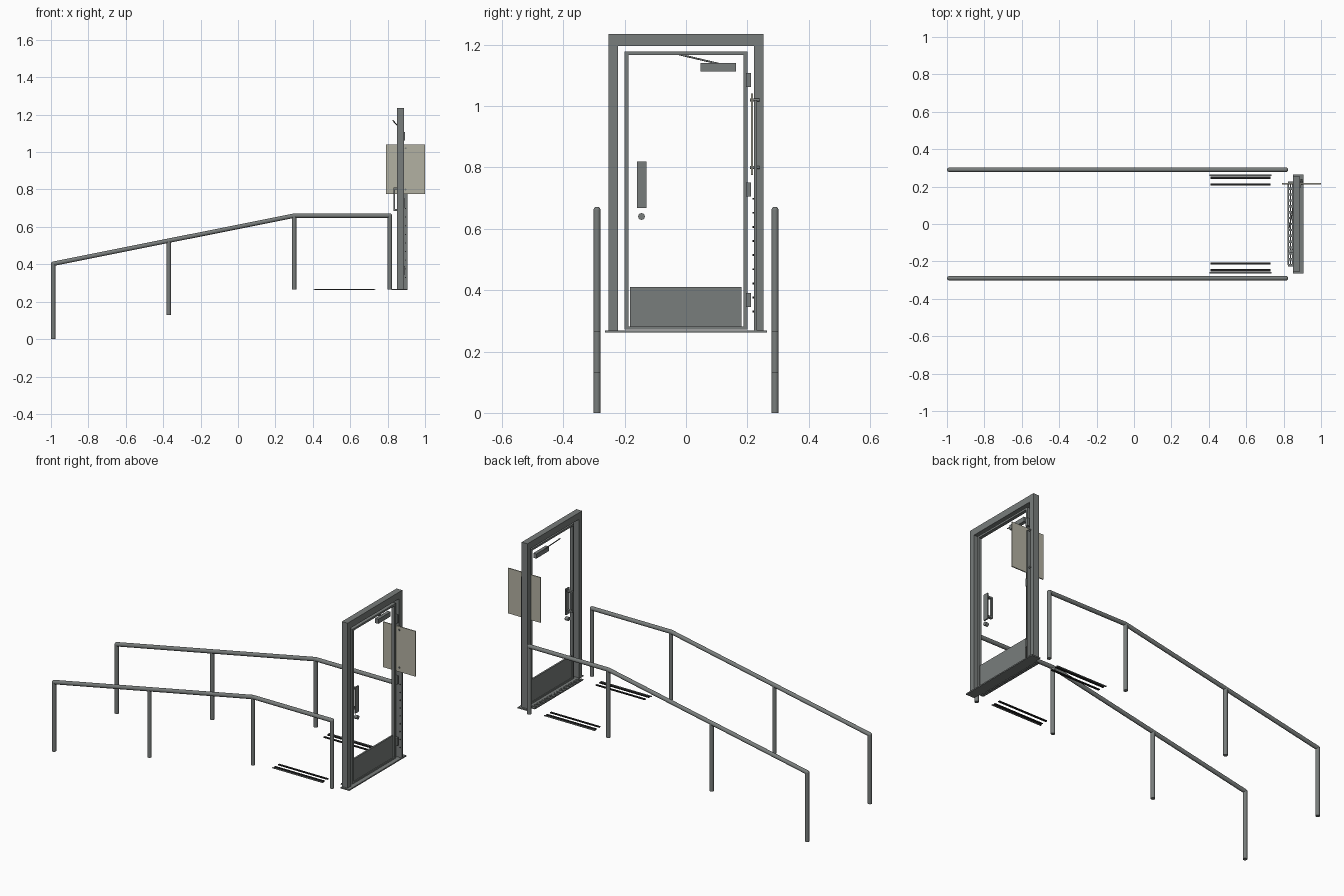
import bpy, bmesh
from mathutils import Matrix, Vector

cube = bpy.data.objects.get("Cube")
if cube:
    bpy.data.objects.remove(cube, do_unlink=True)


def material(name, rgb):
    m = bpy.data.materials.new(name)
    m.use_nodes = True
    m.diffuse_color = (*rgb, 1)
    m.node_tree.nodes["Principled BSDF"].inputs["Base Color"].default_value = (*rgb, 1)
    return m


steel = material("grey steel", (0.19, 0.205, 0.2))
rubber = material("black rubber", (0.015, 0.015, 0.015))
cream = material("cream panel", (0.45, 0.44, 0.36))


def finish(name, bm, mat, smooth=False):
    mesh = bpy.data.meshes.new(name)
    bm.to_mesh(mesh)
    bm.free()
    mesh.materials.append(mat)
    obj = bpy.data.objects.new(name, mesh)
    bpy.context.collection.objects.link(obj)
    if smooth:
        bpy.ops.object.select_all(action="DESELECT")
        obj.select_set(True)
        bpy.context.view_layer.objects.active = obj
        bpy.ops.object.shade_smooth_by_angle()
    return obj


def add_box(bm, xs, ys, zs):
    lo, hi = Vector((xs[0], ys[0], zs[0])), Vector((xs[1], ys[1], zs[1]))
    mat = Matrix.Translation((lo + hi) / 2) @ Matrix.Diagonal((*(hi - lo), 1))
    bmesh.ops.create_cube(bm, size=1, matrix=mat)


def add_rod(bm, p, q, r, sides=16):
    p, q = Vector(p), Vector(q)
    turn = (q - p).to_track_quat("Z", "Y").to_matrix().to_4x4()
    bmesh.ops.create_cone(bm, cap_ends=True, segments=sides, radius1=r, radius2=r,
                          depth=(q - p).length,
                          matrix=Matrix.Translation((p + q) / 2) @ turn)


def boxes(name, mat, *parts):
    bm = bmesh.new()
    for part in parts:
        add_box(bm, *part)
    return finish(name, bm, mat)


def rods(name, mat, r, *ends):
    bm = bmesh.new()
    for p, q in ends:
        add_rod(bm, p, q, r)
    return finish(name, bm, mat, True)


# Handrails: sloped rail, level rail and four posts on each side
R = 0.0118
posts = [(-0.988, 0.403, 0), (-0.37, 0.526, 0.13), (0.3, 0.66, 0.265), (0.812, 0.66, 0.265)]
for side, y in (("left", 0.29), ("right", -0.29)):
    bm = bmesh.new()
    for x, top, foot in posts:
        add_rod(bm, (x, y, foot), (x, y, top), R)
        bmesh.ops.create_uvsphere(bm, u_segments=16, v_segments=8, radius=R,
                                  matrix=Matrix.Translation((x, y, top)))
    for a, b in ((0, 2), (2, 3)):
        add_rod(bm, (posts[a][0], y, posts[a][1]), (posts[b][0], y, posts[b][1]), R)
    finish(side + "_handrail", bm, steel, True)

# Floor strips on the landing
for side, s in (("left", 1), ("right", -1)):
    for i, (a, b) in enumerate(((0.205, 0.217), (0.24, 0.254))):
        boxes(f"{side}_floor_strip_{i + 1}", rubber,
              ((0.41, 0.73), sorted((s * a, s * b)), (0.262, 0.267)))
    boxes(side + "_strip_edge", steel,
          ((0.405, 0.735), sorted((s * 0.257, s * 0.264)), (0.262, 0.266)))

# Door frame
FX = (0.85, 0.887)
boxes("door_frame", steel,
      (FX, (-0.253, -0.222), (0.265, 1.196)),
      (FX, (0.222, 0.253), (0.265, 1.196)),
      (FX, (-0.253, 0.253), (1.196, 1.235)))

# Threshold and perforated step plate
boxes("threshold", steel, ((0.85, 0.905), (-0.264, 0.264), (0.262, 0.269)))
slots = 14
pitch = 0.44 / slots
grate = [((x, x + 0.006), (-0.22, 0.22), (0.262, 0.268)) for x in (0.822, 0.833, 0.844)]
for i in range(slots + 1):
    y = -0.22 + i * pitch
    grate.append(((0.823, 0.849), (y - 0.006, y + 0.006), (0.263, 0.267)))
boxes("step_grate", steel, *grate)

# Door leaf: slim border with a kick plate
DX = (0.864, 0.883)
boxes("door_leaf", steel,
      (DX, (-0.2, -0.188), (0.272, 1.178)),
      (DX, (0.188, 0.2), (0.272, 1.178)),
      (DX, (-0.188, 0.188), (1.167, 1.178)),
      (DX, (-0.188, 0.188), (0.272, 0.281)))
boxes("kick_plate", steel, ((0.868, 0.878), (-0.183, 0.181), (0.276, 0.41)))

# Hinges
boxes("hinges", steel, *[((0.872, 0.892), (0.196, 0.212), (z, z + 0.046))
                         for z in (0.345, 0.705, 1.062)])

# Pull handle and lock
boxes("handle_plate", steel, ((0.866, 0.874), (-0.16, -0.129), (0.667, 0.819)))
boxes("pull_handle", steel,
      ((0.831, 0.839), (-0.152, -0.137), (0.685, 0.81)),
      ((0.839, 0.866), (-0.152, -0.137), (0.685, 0.695)),
      ((0.839, 0.866), (-0.152, -0.137), (0.80, 0.81)))
rods("door_lock", steel, 0.011, ((0.86, -0.145, 0.64), (0.88, -0.145, 0.64)))

# Door closer
boxes("closer_body", steel, ((0.855, 0.875), (0.048, 0.163), (1.113, 1.14)))
rods("closer_arm", steel, 0.003, ((0.856, 0.105, 1.138), (0.829, -0.022, 1.168)))

# Mounting strip with bolts on the hinge post
boxes("mounting_strip", steel, ((0.887, 0.907), (0.221, 0.231), (0.265, 1.02)))
rods("strip_bolts", rubber, 0.003,
     *[((0.896, 0.217, 0.33 + 0.046 * i), (0.896, 0.222, 0.33 + 0.046 * i)) for i in range(9)])

# Side panel and its fixings
boxes("side_panel", cream, ((0.79, 1.0), (0.212, 0.218), (0.775, 1.04)))
rods("panel_fixings", steel, 0.005,
     *[((0.896, 0.208, z), (0.896, 0.24, z)) for z in (0.80, 1.02)])
